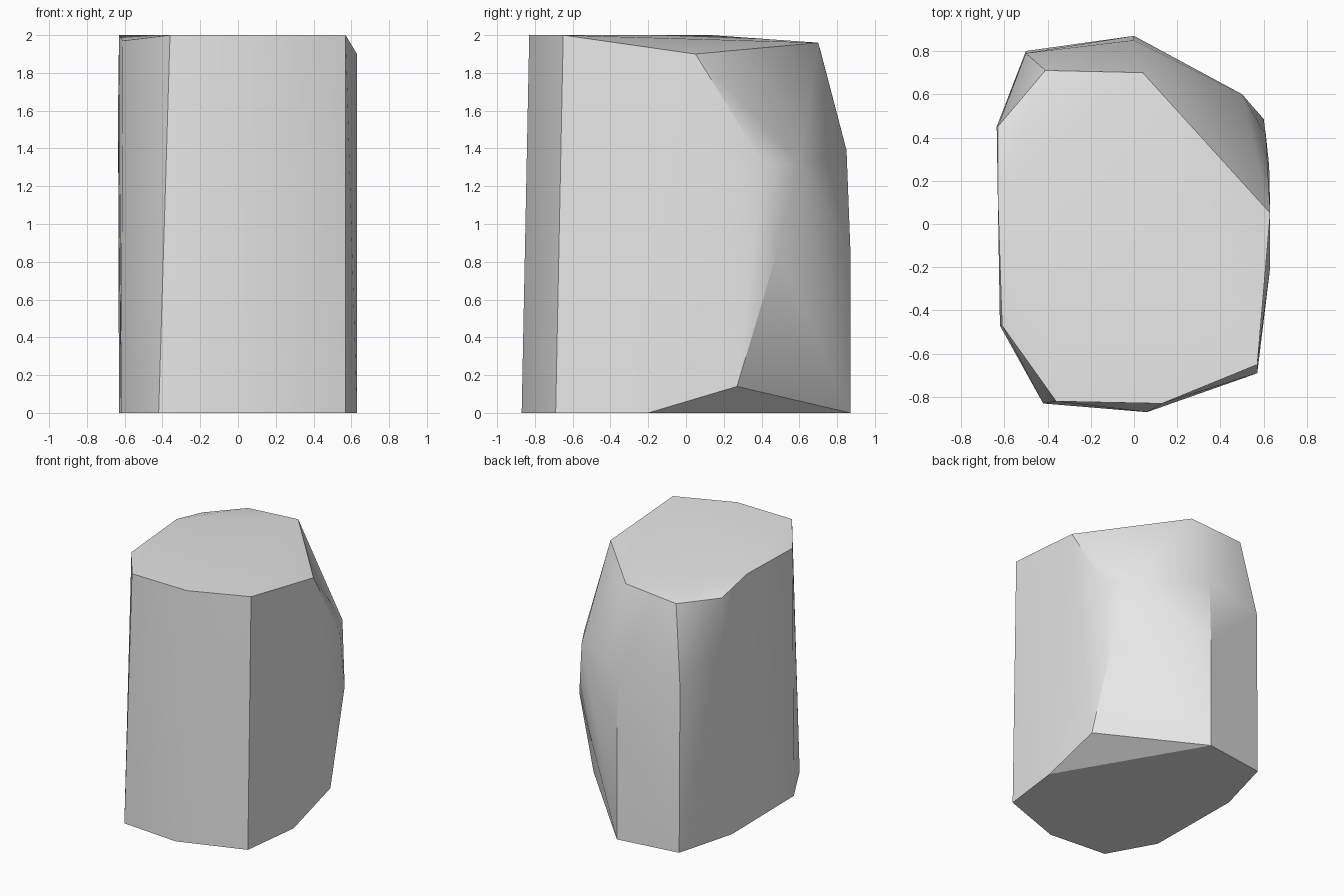
import bpy
import bmesh
import math

default_cube = bpy.data.objects.get("Cube")
if default_cube:
    bpy.data.objects.remove(default_cube, do_unlink=True)


def make_material(name, color):
    material = bpy.data.materials.new(name)
    material.use_nodes = True
    material.diffuse_color = color
    shader = next(n for n in material.node_tree.nodes if n.type == "BSDF_PRINCIPLED")
    shader.inputs["Base Color"].default_value = color
    return material


def make_hull(name, corners, material):
    """Wrap the corner points in a convex shell with clean outward faces."""
    mesh = bpy.data.meshes.new(name)
    bm = bmesh.new()
    for corner in corners:
        bm.verts.new(corner)
    bmesh.ops.convex_hull(bm, input=bm.verts[:])
    loose = [v for v in bm.verts if not v.link_faces]
    bmesh.ops.delete(bm, geom=loose, context="VERTS")
    bmesh.ops.dissolve_limit(bm, angle_limit=math.radians(0.2),
                             verts=bm.verts[:], edges=bm.edges[:])
    bmesh.ops.recalc_face_normals(bm, faces=bm.faces[:])
    bm.to_mesh(mesh)
    bm.free()
    mesh.materials.append(material)
    obj = bpy.data.objects.new(name, mesh)
    bpy.context.collection.objects.link(obj)
    return obj


# Flat base outline, counter-clockwise from the front
base_outline = [(.57, -.69), (.63, -.2), (0, .87), (-.5, .8),
                (-.63, .32), (-.62, -.47), (-.42, -.83), (.06, -.87)]
base = [(x, y, 0) for x, y in base_outline]

# Nearly flat top, dipping towards the back and left
top = [(.57, -.65, 2), (.63, .05, 1.9), (.04, .7, 1.96), (-.41, .71, 1.925),
       (-.63, .45, 1.93), (-.63, .13, 2), (-.61, -.47, 1.97),
       (-.36, -.82, 2), (.13, -.83, 2)]

# Chipped corners around the back
chips = [(.625, .27, .14), (.6, .485, .86), (.61, .41, 1.32), (.5, .6, 1.32),
         (0, .87, .87), (0, .85, 1.39), (-.5, .79, 1.32), (-.635, .45, 1.6)]

stone = make_material("light grey stone", (.8, .8, .8, 1))
rock = make_hull("rock_block", base + top + chips, stone)

# Soft shading over shallow bends, crisp along hard edges
bpy.ops.object.select_all(action="DESELECT")
rock.select_set(True)
bpy.context.view_layer.objects.active = rock
bpy.ops.object.shade_smooth_by_angle(angle=math.radians(30))
